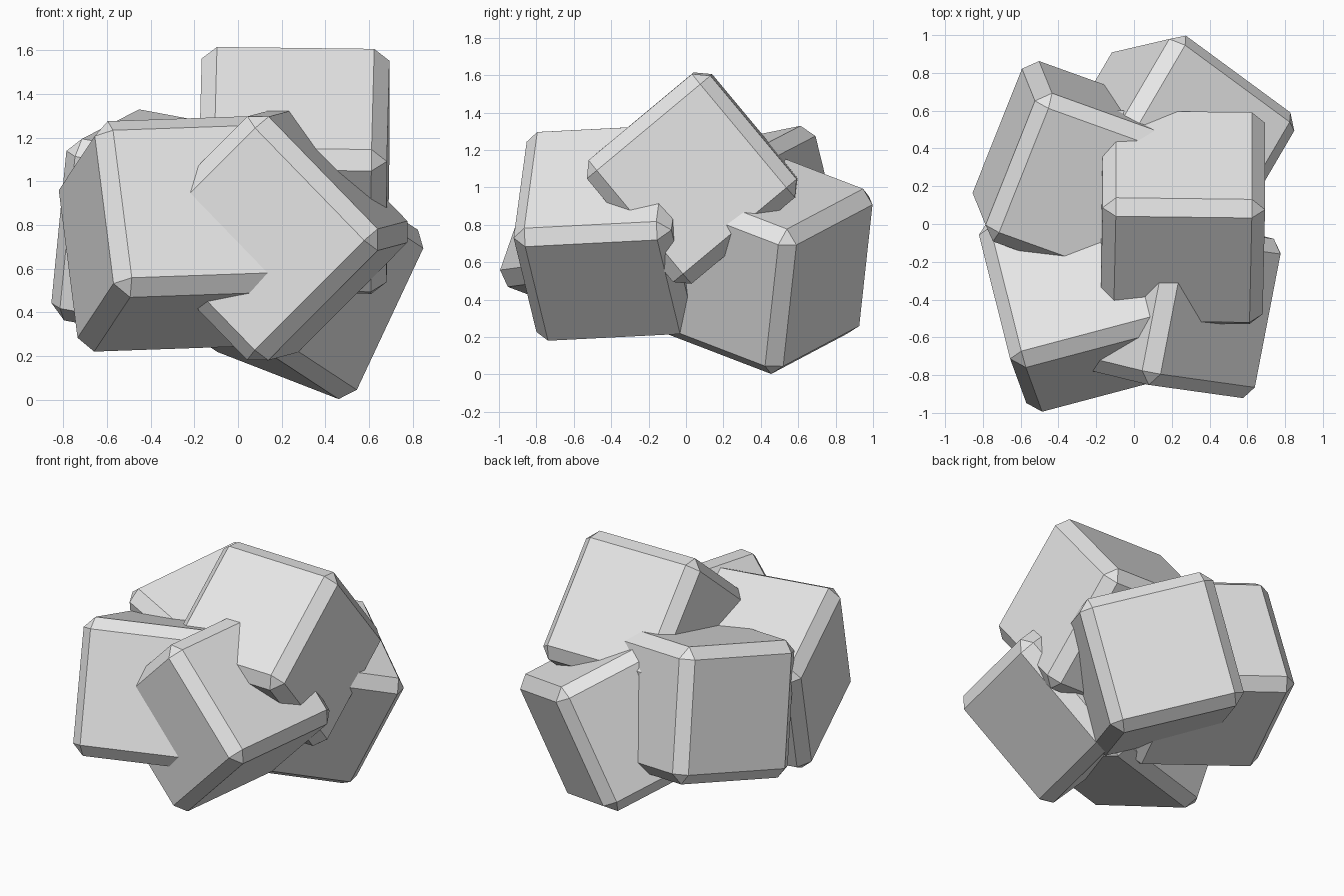
import bpy
from mathutils import Matrix, Vector

default_cube = bpy.data.objects.get("Cube")
if default_cube:
    bpy.data.objects.remove(default_cube, do_unlink=True)

SIDE = 0.86
BEVEL = 0.07

# Single pale grey for every block
grey = bpy.data.materials.new("pale_grey")
grey.use_nodes = True
grey.diffuse_color = (0.8, 0.8, 0.8, 1)
grey.node_tree.nodes["Principled BSDF"].inputs["Base Color"].default_value = (0.8, 0.8, 0.8, 1)


def block(name, centre, x_axis, y_axis):
    """Chamfered cube turned so its local x and y follow the given directions."""
    x = Vector(x_axis).normalized()
    y = Vector(y_axis)
    y = (y - x * y.dot(x)).normalized()
    turn = Matrix((x, y, x.cross(y))).transposed().to_4x4()
    bpy.ops.mesh.primitive_cube_add(size=SIDE)
    obj = bpy.context.object
    obj.name = name
    obj.matrix_world = Matrix.Translation(centre) @ turn
    obj.data.materials.append(grey)
    chamfer = obj.modifiers.new("chamfer", 'BEVEL')
    chamfer.width = BEVEL
    chamfer.segments = 1
    chamfer.limit_method = 'NONE'


# Five equal blocks tumbled into one another
block("top_block", (0.257, 0.035, 1.05), (1, -0.012, -0.012), (0, 0.768, 0.64))
block("front_right_block", (-0.28, -0.393, 0.76), (0.966, 0.256, 0.034), (-0.224, 0.912, -0.345))
block("front_left_block", (0.159, -0.404, 0.757), (0.693, -0.097, -0.714), (0.187, 0.98, 0.052))
block("back_left_block", (0.193, 0.406, 0.611), (0.769, -0.565, -0.299), (0.482, 0.823, -0.316))
block("back_right_block", (-0.291, 0.265, 0.784), (0.926, -0.333, -0.173), (0.363, 0.912, 0.187))
